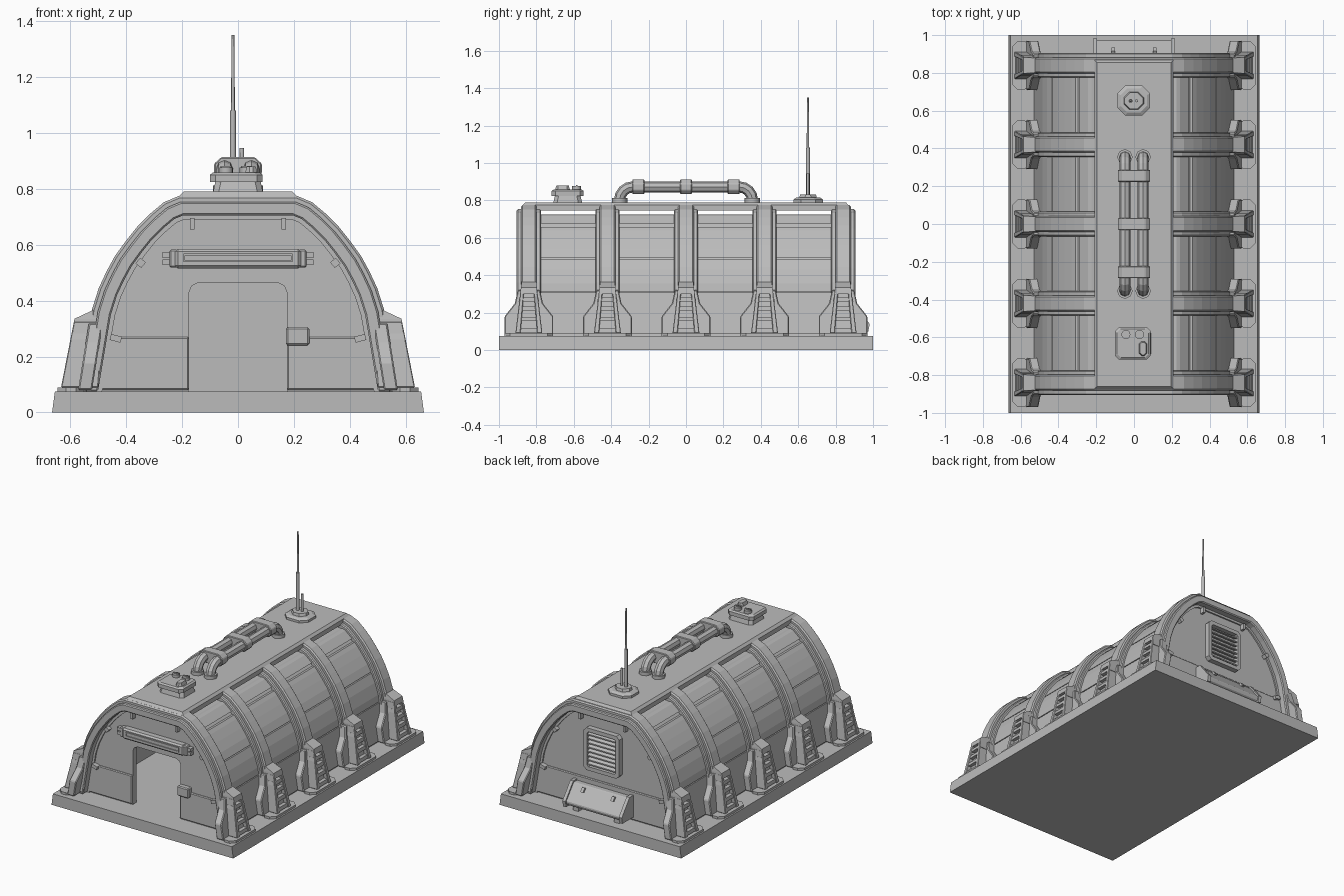
import bpy, bmesh, math
from mathutils import Vector

cube = bpy.data.objects.get("Cube")
if cube:
    bpy.data.objects.remove(cube)

grey = bpy.data.materials.new("plain grey")
grey.use_nodes = True
grey.diffuse_color = (0.5, 0.5, 0.5, 1)
grey.node_tree.nodes["Principled BSDF"].inputs["Base Color"].default_value = (0.5, 0.5, 0.5, 1)


def build(name, verts, faces, bevel=0):
    bm = bmesh.new()
    vs = [bm.verts.new(v) for v in verts]
    for f in faces:
        bm.faces.new([vs[i] for i in f])
    bmesh.ops.recalc_face_normals(bm, faces=bm.faces)
    me = bpy.data.meshes.new(name)
    bm.to_mesh(me)
    bm.free()
    me.materials.append(grey)
    ob = bpy.data.objects.new(name, me)
    bpy.context.collection.objects.link(ob)
    if bevel:
        m = ob.modifiers.new("bevel", "BEVEL")
        m.width, m.segments, m.limit_method = bevel, 1, "ANGLE"
    return ob


def loft(name, loops, bevel=0):
    """Closed solid through a stack of equal-length loops."""
    n = len(loops[0])
    faces = [list(range(n)), [n * (len(loops) - 1) + i for i in range(n)]]
    for k in range(len(loops) - 1):
        a = k * n
        faces += [(a + i, a + (i + 1) % n, a + n + (i + 1) % n, a + n + i) for i in range(n)]
    return build(name, [p for l in loops for p in l], faces, bevel)


def rect(x0, x1, y0, y1, z, c=0):
    if not c:
        return [(x0, y0, z), (x1, y0, z), (x1, y1, z), (x0, y1, z)]
    return [(x0 + c, y0, z), (x1 - c, y0, z), (x1, y0 + c, z), (x1, y1 - c, z),
            (x1 - c, y1, z), (x0 + c, y1, z), (x0, y1 - c, z), (x0, y0 + c, z)]


def box(name, x0, x1, y0, y1, z0, z1, bevel=0):
    return loft(name, [rect(x0, x1, y0, y1, z0), rect(x0, x1, y0, y1, z1)], bevel)


def prism(name, pts, y0, y1, bevel=0):
    """Extrude an x-z outline along y."""
    return loft(name, [[(x, y, z) for x, z in pts] for y in (y0, y1)], bevel)


def cyl(name, x, y, z0, z1, r, n=12, r2=None):
    ring = lambda z, q: [(x + q * math.cos(math.tau * i / n), y + q * math.sin(math.tau * i / n), z) for i in range(n)]
    ob = loft(name, [ring(z0, r), ring(z1, r2 or r)])
    for p in ob.data.polygons:
        p.use_smooth = len(p.vertices) == 4
    return ob


# Arch profile, right half, and its inward offsets
ARCH = [Vector(p) for p in ((.57, .075), (.523, .366), (.498, .445), (.47, .505), (.44, .56), (.4, .615),
                            (.36, .665), (.315, .71), (.265, .752), (.21, .775), (0, .775))]


def half(off):
    out = []
    for i, p in enumerate(ARCH):
        n = [Vector((-d.y, d.x)).normalized() for d in
             ([p - ARCH[i - 1]] if i else []) + ([ARCH[i + 1] - p] if i < len(ARCH) - 1 else [])]
        m = (n[0] + n[-1]).normalized()
        q = p + m * off / m.dot(n[0])
        out.append((q.x, .075 if i == 0 else q.y))
    return out


def arch(off):
    h = half(off)
    return h + [(-x, z) for x, z in h[-2::-1]]


def band(name, a, b, y0, y1, bevel=0):
    return prism(name, arch(a) + arch(b)[::-1], y0, y1, bevel)


def clip(off, z0, z1):
    """Part of the half profile between two heights."""
    h, out = half(off), []
    for (xa, za), (xb, zb) in zip(h, h[1:]):
        if zb <= za:
            continue
        lo, hi = max(z0, za), min(z1, zb)
        if lo < hi:
            at = lambda z: (xa + (xb - xa) * (z - za) / (zb - za), z)
            out += [at(hi)] if out else [at(lo), at(hi)]
    return out


# Base slab, hull, panels and ribs
loft("base_slab", [rect(-.665, .665, -1, 1, 0), rect(-.655, .655, -1, 1, .075)])
band("hull_shell", .05, .085, -.86, .86)
for s in (1, -1):
    for z0, z1 in ((.085, .307), (.313, .487), (.493, .658), (.676, .725)):
        pts = clip(.04, z0, z1) + clip(.055, z0, z1)[::-1]
        prism("hull_panel", [(s * x, z) for x, z in pts], -.85, .85)
RIBS = (-.84, -.42, 0, .42, .84)
for y in RIBS:
    band("rib_flange", .022, .07, y - .065, y + .065, .006)
    band("rib_band", 0, .05, y - .042, y + .042, .008)

# End walls, with the doorway notched out of the front one
door = [(.175, .075), (.175, .43), (.165, .453), (.14, .465)]
notch = [(-x, z) for x, z in door] + door[::-1]
prism("front_wall", arch(.065) + notch, -.85, -.81)
prism("back_wall", arch(.065), .81, .85)
low = clip(.07, .08, .27)
for s in (1, -1):
    pts = [(s * x, z) for x, z in [(.175, .08)] + low + [(.175, .27)]]
    prism("front_lower_panel", pts, -.86, -.84, .005)
prism("back_lower_panel", low + [(-x, z) for x, z in low[::-1]], .84, .86, .005)

# Buttresses
for y in RIBS:
    for s in (1, -1):
        def part(name, loops, bevel=0):
            return loft(name, [[(s * a, y + b, c) for a, b, c in l] for l in loops], bevel)
        part("buttress_pad", [rect(.55, .645, -.13, .13, .075, .03), rect(.55, .645, -.13, .13, .09, .03)])
        part("buttress_core", [rect(.5, .605, -.055, .055, .09), rect(.49, .56, -.03, .03, .33)])
        part("buttress_cap", [rect(.48, .592, -.045, .045, .3), rect(.48, .585, -.043, .043, .335),
                              rect(.48, .51, -.038, .038, .37)])
        for t in (1, -1):
            part("buttress_rail", [rect(.5, .633, t * .045, t * .072, .09),
                                   rect(.48, .587, t * .025, t * .044, .325)], .003)
            lean = lambda off: [(.572 - .16 * (z - .08) - off, t * b, z) for b, z in
                                ((.03, .08), (.13, .08), (.13, .18), (.075, .25), (.06, .32), (.03, .32))]
            part("buttress_wing", [lean(0), lean(.05)], .005)
        for z in (.095, .155, .21, .26):
            x = .628 - .18 * (z - .09)
            part("buttress_rung", [rect(.52, x, -.055, .055, z), rect(.52, x - .004, -.05, .05, z + .022)])

# Light bar above the door
box("light_bar", -.225, .225, -.895, -.84, .515, .585, .01)
for z0, z1 in ((.538, .544), (.562, .568)):
    box("light_bar_rim", -.195, .195, -.901, -.89, z0, z1)
for s in (1, -1):
    box("light_bar_rim_end", s * .189, s * .195, -.901, -.89, .538, .568)
    box("light_bar_end", s * .215, s * .245, -.885, -.84, .518, .582, .005)
    for z in (.537, .563):
        box("light_bar_tab", s * .24, s * .27, -.88, -.84, z - .01, z + .01)
box("door_control", .172, .255, -.885, -.84, .24, .305, .006)

# Small clips around both end walls
for e in (1, -1):
    for s in (1, -1):
        for x, z, w, h, a in ((.163, .675, .016, .04, 0), (.348, .535, .026, .026, .7), (.437, .265, .04, .022, .25)):
            c, n = math.cos(a), math.sin(a)
            pts = [(s * (x + u * c - v * n), z + u * n + v * c) for u, v in
                   ((-w / 2, -h / 2), (w / 2, -h / 2), (w / 2, h / 2), (-w / 2, h / 2))]
            prism("wall_clip", pts, e * .84, e * .88)

# Back louvre vent
frame = lambda w, h, c: [(-w, .475 - h + c), (-w + c, .475 - h), (w - c, .475 - h), (w, .475 - h + c),
                         (w, .475 + h - c), (w - c, .475 + h), (-w + c, .475 + h), (-w, .475 + h - c)]
outer, inner = frame(.13, .14, .02), frame(.105, .115, .01)
n = 8
verts = [(x, y, z) for loop in (outer, inner) for y in (.84, .885) for x, z in loop]
quads = []
for i in range(n):
    j = (i + 1) % n
    quads += [(i, j, n + j, n + i), (n + i, n + j, 3 * n + j, 3 * n + i),
              (3 * n + i, 3 * n + j, 2 * n + j, 2 * n + i), (2 * n + i, 2 * n + j, j, i)]
build("vent_frame", verts, quads)
for k in range(8):
    z = .368 + k * .028
    loft("vent_slat", [[(x, .845, z + .024), (x, .845, z + .012), (x, .878, z), (x, .878, z + .008)] for x in (-.108, .108)])

# Sloped locker on the back wall
loft("back_locker", [[(x, .84, .11), (x, .965, .11), (x, .975, .135), (x, .895, .235), (x, .84, .235)]
                     for x in (-.2, .2)], .005)
for s in (1, -1):
    loft("locker_end", [[(x, .84, .1), (x, .975, .1), (x, .982, .14), (x, .9, .245), (x, .84, .245)]
                        for x in (s * .195, s * .217)])
    box("locker_foot", s * .13, s * .17, .85, .94, .075, .115)
    loft("locker_latch", [[(x, .915, .2), (x, .935, .205), (x, .915, .23), (x, .9, .222)] for x in (s * .1, s * .12)])

# Roof plate
loft("roof_plate", [rect(-.21, .21, -.873, .867, .745), rect(-.21, .21, -.873, .867, .775),
                    rect(-.195, .195, -.86, .855, .79)])

# Roof service unit
loft("unit_base", [rect(-.09, .09, -.71, -.555, .785, .02), rect(-.08, .08, -.7, -.565, .83, .02)])
loft("unit_lid", [rect(-.1, .088, -.718, -.547, .825, .02), rect(-.1, .088, -.718, -.547, .85, .02),
                  rect(-.09, .078, -.708, -.557, .858, .02)])
for x in (-.043, .03):
    cyl("unit_knob", x, -.585, .855, .876, .024)
    box("knob_grip", x - .02, x + .02, -.589, -.581, .87, .882)
loft("unit_handle", [rect(.025, .07, -.7, -.62, .855, .015), rect(.032, .063, -.693, -.627, .88, .01)])

# Twin roof pipes, flanges and clamps
for x in (-.048, .048):
    bend = [(.355 - .07 * (1 - math.cos(a)), .802 + .07 * math.sin(a)) for a in (0, .39, .785, 1.18, 1.57)]
    path = [(-.355, .785)] + [(-y, z) for y, z in bend] + bend[::-1] + [(.355, .785)]
    cu = bpy.data.curves.new("roof_pipe", "CURVE")
    cu.dimensions, cu.bevel_depth, cu.bevel_resolution, cu.use_fill_caps = "3D", .03, 2, True
    sp = cu.splines.new("POLY")
    sp.points.add(len(path) - 1)
    for p, (y, z) in zip(sp.points, path):
        p.co = (x, y, z, 1)
    sp.use_smooth = False
    cu.materials.append(grey)
    pipe = bpy.data.objects.new("roof_pipe", cu)
    bpy.context.collection.objects.link(pipe)
    bpy.ops.object.select_all(action="DESELECT")
    pipe.select_set(True)
    bpy.context.view_layer.objects.active = pipe
    bpy.ops.object.convert(target="MESH")
    for y in (-.355, .355):
        cyl("pipe_flange", x, y, .785, .812, .041, 8)
for y in (-.255, 0, .255):
    prism("pipe_clamp", [(-.085, .855), (-.065, .834), (.065, .834), (.085, .855),
                         (.085, .89), (.06, .913), (-.06, .913), (-.085, .89)], y - .032, y + .032, .004)

# Antenna
loft("antenna_base", [rect(-.087, .085, .575, .732, .785, .04), rect(-.087, .085, .575, .732, .805, .04),
                      rect(-.07, .068, .59, .717, .815, .035)])
loft("antenna_plinth", [rect(-.055, .053, .605, .7, .81, .03), rect(-.05, .048, .61, .695, .832, .03)])
cyl("antenna_mast", -.018, .652, .825, 1.08, .011, 8)
cyl("antenna_whip", -.018, .652, 1.08, 1.35, .007, 8, .005)
cyl("antenna_stub", .014, .652, .825, .945, .008, 8)
